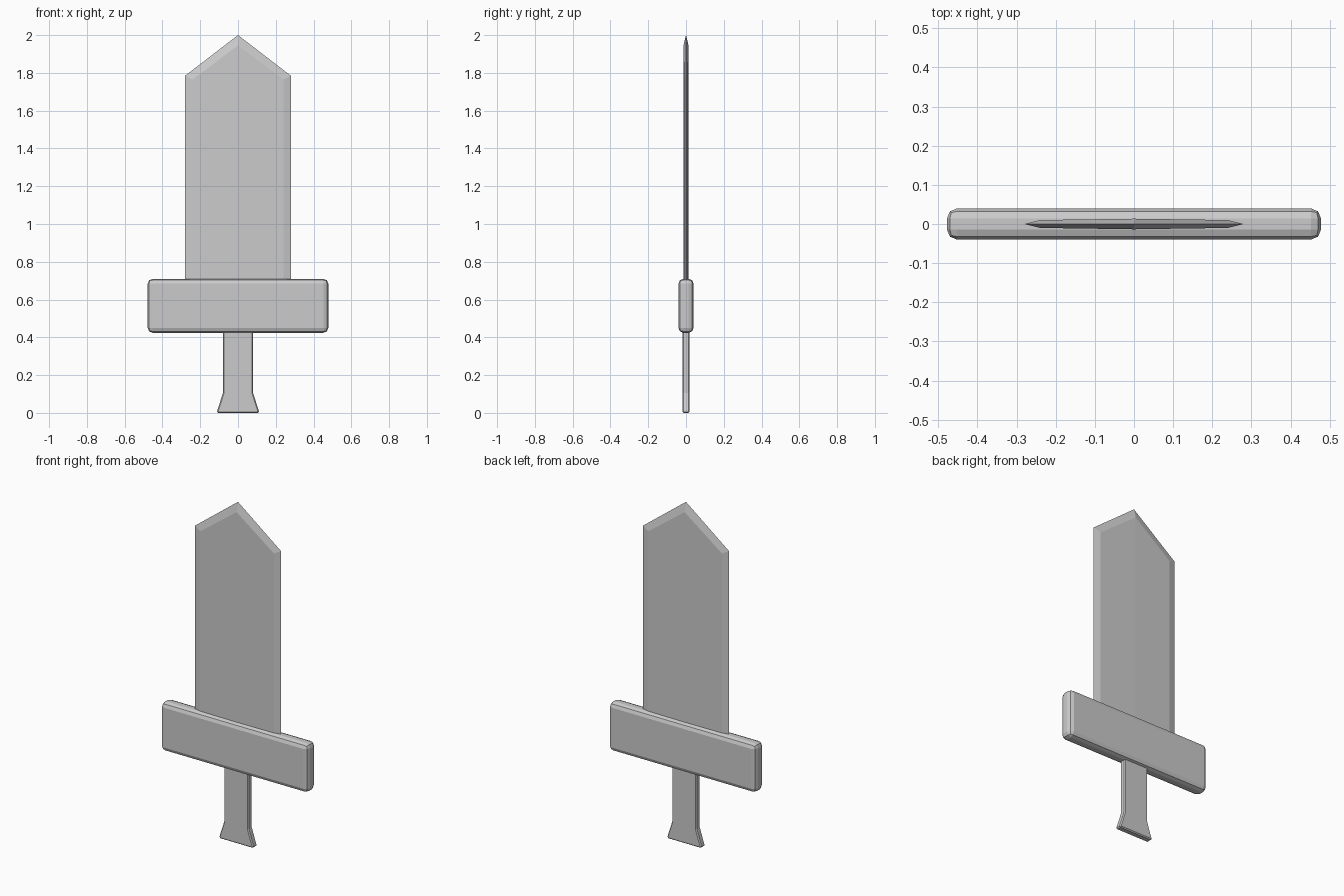
import bpy, bmesh

if "Cube" in bpy.data.objects:
    bpy.data.objects.remove(bpy.data.objects["Cube"])


def finish(name, bm, bevel=0.0, segments=1):
    bmesh.ops.recalc_face_normals(bm, faces=bm.faces)
    mesh = bpy.data.meshes.new(name)
    bm.to_mesh(mesh)
    bm.free()
    obj = bpy.data.objects.new(name, mesh)
    bpy.context.collection.objects.link(obj)
    if bevel:
        mod = obj.modifiers.new("bevel", "BEVEL")
        mod.width = bevel
        mod.segments = segments
        mod.limit_method = "ANGLE"
        mod.angle_limit = 0.6
    return obj


def slab(name, outline, half_y, bevel, segments=1):
    """Extrude a front (x, z) outline through the thickness."""
    bm = bmesh.new()
    face = bm.faces.new([bm.verts.new((x, -half_y, z)) for x, z in outline])
    new = bmesh.ops.extrude_face_region(bm, geom=[face])["geom"]
    for v in new:
        if isinstance(v, bmesh.types.BMVert):
            v.co.y = half_y
    return finish(name, bm, bevel, segments)


# Blade: sharp outer edge, ground bevel and a faint central ridge
BASE = 0.66
outer = [(-0.28, BASE), (-0.28, 1.785), (0, 2.0), (0.28, 1.785), (0.28, BASE)]
inner = [(-0.24, BASE, 0.01), (-0.24, 1.765, 0.01), (0, 1.945, 0.0135),
         (0.24, 1.765, 0.01), (0.24, BASE, 0.01)]
bm = bmesh.new()
rim = [bm.verts.new((x, 0, z)) for x, z in outer]
bottom = []
for side in (-1, 1):
    flat = [bm.verts.new((x, side * y, z)) for x, z, y in inner]
    ridge = bm.verts.new((0, side * 0.0135, BASE))
    for i in range(4):
        bm.faces.new((rim[i], rim[i + 1], flat[i + 1], flat[i]))
    bm.faces.new((flat[0], flat[1], flat[2], ridge))
    bm.faces.new((ridge, flat[2], flat[3], flat[4]))
    bottom.append([flat[0], ridge, flat[4]])
bm.faces.new([rim[0]] + bottom[0] + [rim[4]] + bottom[1][::-1])
finish("blade", bm)

# Cross guard with rounded edges
slab("guard", [(-0.478, 0.424), (0.478, 0.424), (0.478, 0.71), (-0.478, 0.71)],
     0.04, 0.026, 2)

# Grip flaring out at the pommel
half = [(0.11, 0.0), (0.11, 0.012), (0.08, 0.105), (0.08, 0.45)]
slab("grip", half + [(-x, z) for x, z in reversed(half)], 0.019, 0.006)
